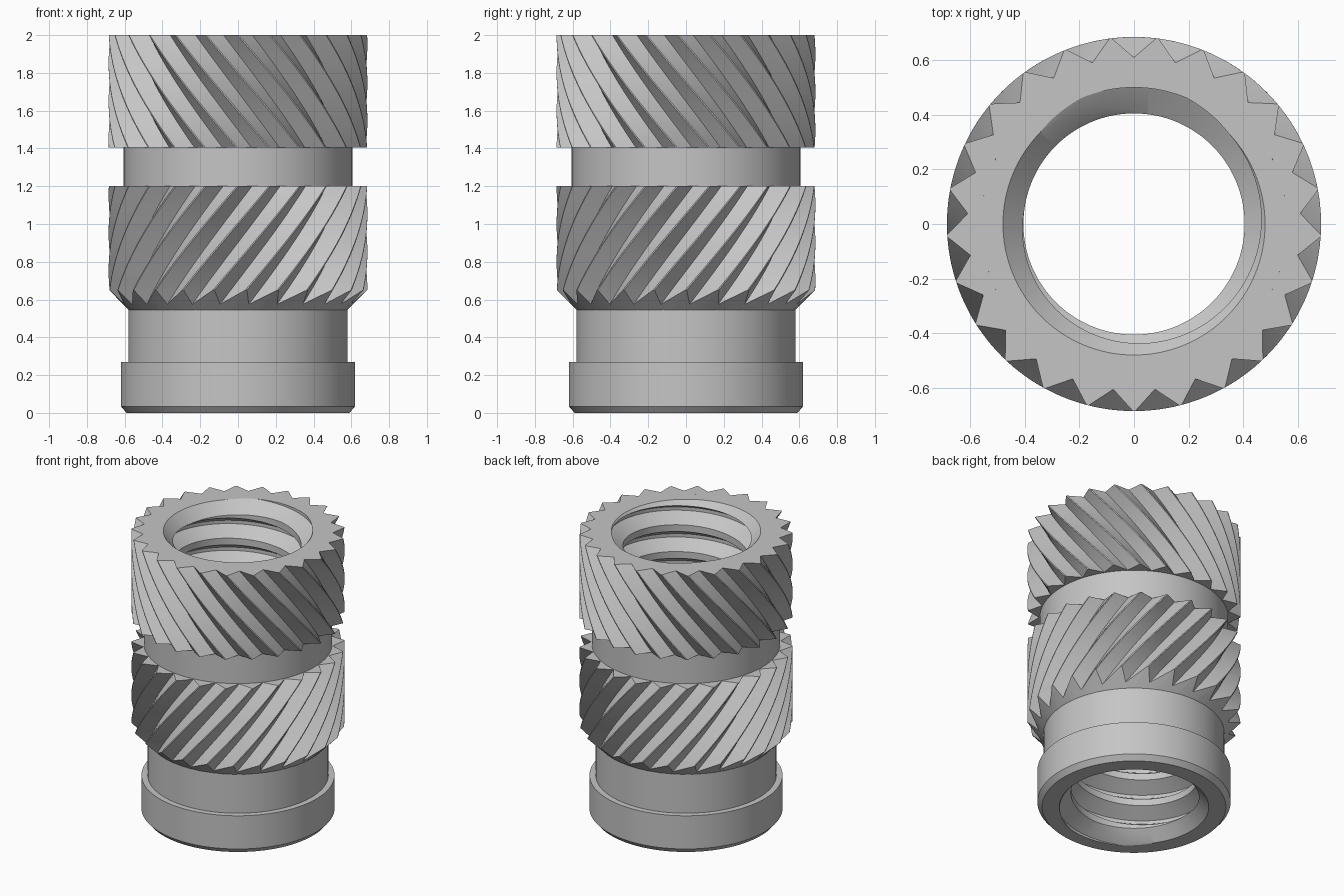
import bpy, bmesh, math
from mathutils import Matrix

cube = bpy.data.objects.get("Cube")
if cube:
    bpy.data.objects.remove(cube, do_unlink=True)

TAU = math.tau
TEETH, PITCH, COLS = 25, 0.19, 150
BORE, ROOT, MOUTH = 0.405, 0.5, 0.48
TIP, VALLEY = 0.685, 0.61
TWIST = 1.25

metal = bpy.data.materials.new("grey metal")
metal.use_nodes = True
grey = (0.56, 0.56, 0.56, 1)
metal.diffuse_color = grey
metal.node_tree.nodes["Principled BSDF"].inputs["Base Color"].default_value = grey


def polar(r, a, z):
    return (r * math.cos(a), r * math.sin(a), z)


def finish(name, bm):
    bmesh.ops.remove_doubles(bm, verts=bm.verts, dist=0.0001)
    bmesh.ops.recalc_face_normals(bm, faces=bm.faces)
    mesh = bpy.data.meshes.new(name)
    bm.to_mesh(mesh)
    bm.free()
    mesh.materials.append(metal)
    obj = bpy.data.objects.new(name, mesh)
    bpy.context.collection.objects.link(obj)
    return obj


def smooth(obj):
    bpy.ops.object.select_all(action="DESELECT")
    obj.select_set(True)
    bpy.context.view_layer.objects.active = obj
    bpy.ops.object.shade_smooth_by_angle(angle=math.radians(22))


def thread_radius(a, z):
    """Right-handed thread: flat root, sloped flanks, flat crest."""
    turn = (z - 2) / PITCH - (a / TAU - 0.25)
    off = abs(turn - round(turn)) * 16      # distance from the groove centre
    slope = min(1, max(0, (off - 1) / 5))
    return ROOT + (BORE - ROOT) * slope


# Sleeve: lathed necks and collar outside, helical thread inside
OUTER = [(0.59, 0), (0.62, 0.035), (0.62, 0.27), (0.58, 0.27),
         (0.58, 0.9), (0.605, 0.9), (0.605, 1.9), (0.56, 2)]
BREAKS = (1 / 16, 6 / 16, 10 / 16, 15 / 16)
turns = math.ceil(2 / PITCH) + 3
bm = bmesh.new()
columns = []
for j in range(COLS + 1):
    a = TAU * j / COLS
    col = [polar(r, a, z) for r, z in OUTER]
    for t in range(turns):
        for f in reversed(BREAKS):
            z = 2 + PITCH * (1 - t + f + a / TAU - 0.25)
            z = min(2, max(0, z))
            col.append(polar(thread_radius(a, z), a, z))
    columns.append([bm.verts.new(p) for p in col])
for left, right in zip(columns, columns[1:]):
    for i in range(len(left)):
        k = (i + 1) % len(left)
        bm.faces.new((left[i], right[i], right[k], left[k]))
sleeve = finish("threaded_sleeve", bm)

# Chamfered mouths, cut at both ends of the bore
for end, side in ((2, 1), (0, -1)):
    bm = bmesh.new()
    low, high = MOUTH - 0.15, MOUTH + 0.05
    if side < 0:
        low, high = high, low
    bmesh.ops.create_cone(bm, cap_ends=True, segments=128, radius1=low,
                          radius2=high, depth=0.2,
                          matrix=Matrix.Translation((0, 0, end - side * 0.05)))
    cutter = finish("mouth_cutter", bm)
    cutter.hide_render = True
    cut = sleeve.modifiers.new("mouth", "BOOLEAN")
    cut.operation = "DIFFERENCE"
    cut.solver = "EXACT"
    cut.object = cutter
    bpy.context.view_layer.objects.active = sleeve
    bpy.ops.object.modifier_apply(modifier=cut.name)
    bpy.data.objects.remove(cutter, do_unlink=True)
smooth(sleeve)


def knurl(name, z0, z1, twist, phase_z, inner0, inner1, lead=0):
    """Band of helical teeth; lead is the height of the cone at its lower end."""
    bm = bmesh.new()
    half = math.radians(6.85)
    rows = []

    def ring(z, fixed=None):
        verts = []
        for t in range(TEETH):
            mid = math.pi / 2 + TAU * t / TEETH + twist * (z - phase_z)
            for da, r in ((-half, TIP), (0, VALLEY), (half, TIP)):
                verts.append(bm.verts.new(polar(fixed or r, mid + da, z)))
        rows.append(verts)

    ring(z0, inner0)
    if lead:
        ring(z0, TIP - lead)
        ring(z0 + lead - (TIP - VALLEY), VALLEY)
    start = z0 + lead
    for s in range(17):
        ring(start + (z1 - start) * s / 16)
    ring(z1, inner1)
    count = TEETH * 3
    for n, low in enumerate(rows):
        high = rows[(n + 1) % len(rows)]
        for i in range(count):
            k = (i + 1) % count
            a, b, c, d = low[i], low[k], high[k], high[i]
            if lead and n == 2 and i % 3 == 0:      # valley on the right
                bm.faces.new((a, b, d))
                bm.faces.new((b, c, d))
            elif lead and n == 2 and i % 3 == 1:    # valley on the left
                bm.faces.new((a, b, c))
                bm.faces.new((a, c, d))
            else:
                bm.faces.new((a, b, c, d))
    smooth(finish(name, bm))


# Two bands of opposite hand
knurl("upper_knurl", 1.405, 2.0, -TWIST, 2.0, 0.6, 0.56)
knurl("lower_knurl", 0.545, 1.2, TWIST, 0.6, 0.57, 0.57, lead=0.105)
